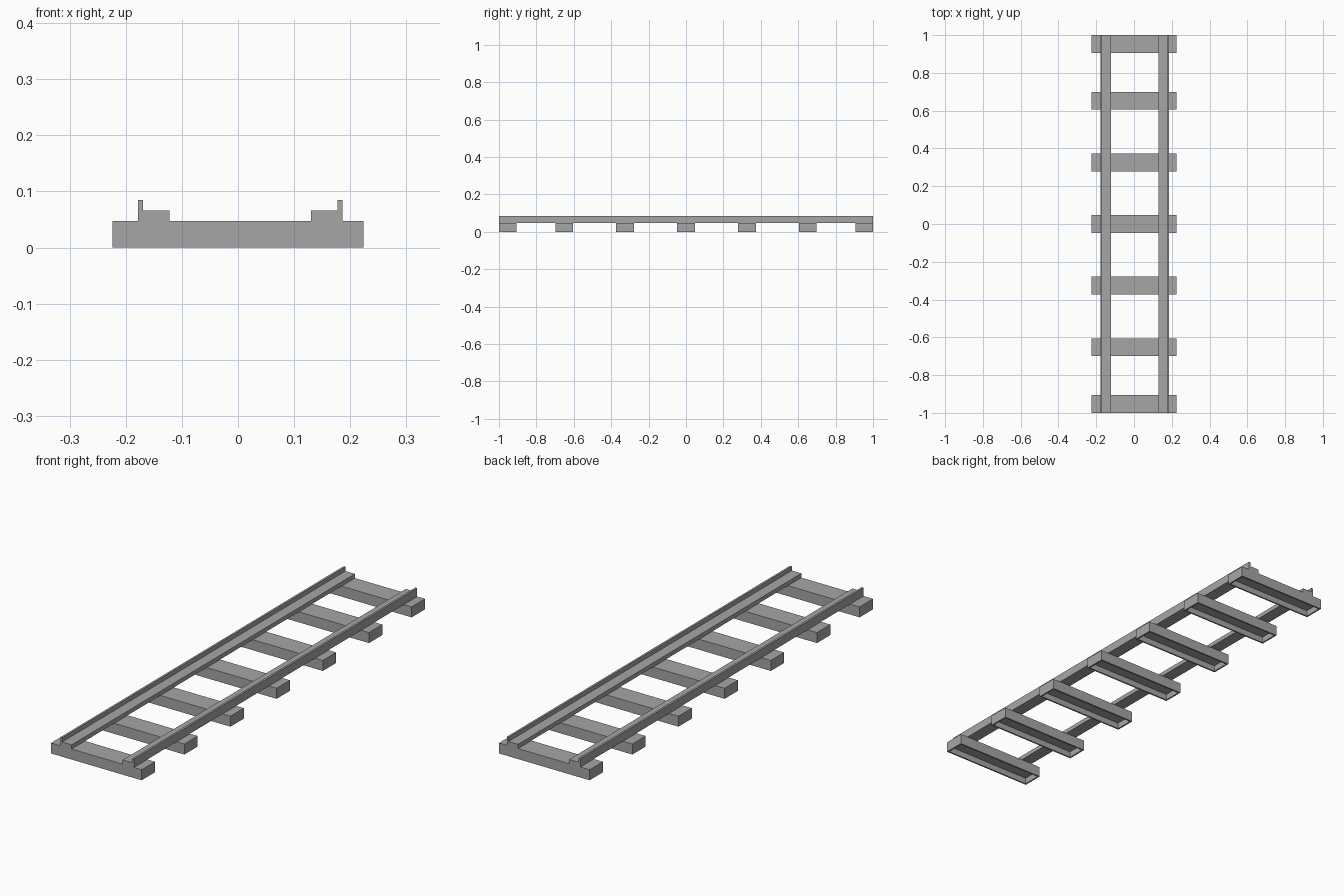
import bpy
import bmesh

cube = bpy.data.objects.get("Cube")
if cube:
    bpy.data.objects.remove(cube, do_unlink=True)

grey = bpy.data.materials.new("track_grey")
grey.use_nodes = True
colour = (0.38, 0.38, 0.38, 1)
grey.diffuse_color = colour
grey.node_tree.nodes["Principled BSDF"].inputs["Base Color"].default_value = colour

TIE_LENGTH, TIE_WIDTH, TIE_HEIGHT = 0.448, 0.094, 0.047
WALL, HOLLOW = 0.01, 0.027


def finish(name, bm):
    bmesh.ops.recalc_face_normals(bm, faces=bm.faces)
    mesh = bpy.data.meshes.new(name)
    bm.to_mesh(mesh)
    bm.free()
    mesh.materials.append(grey)
    obj = bpy.data.objects.new(name, mesh)
    bpy.context.collection.objects.link(obj)
    return obj


def make_tie(name, y):
    """Box with its underside hollowed out, leaving a thin rim."""
    bm = bmesh.new()
    bmesh.ops.create_cube(bm, size=1)
    bmesh.ops.scale(bm, vec=(TIE_LENGTH, TIE_WIDTH, TIE_HEIGHT), verts=bm.verts)
    bmesh.ops.translate(bm, vec=(0, y, TIE_HEIGHT / 2), verts=bm.verts)
    bm.normal_update()
    bottom = min(bm.faces, key=lambda f: f.calc_center_median().z)
    bmesh.ops.inset_region(bm, faces=[bottom], thickness=WALL)
    hollow = bmesh.ops.extrude_discrete_faces(bm, faces=[bottom])["faces"][0]
    bmesh.ops.translate(bm, vec=(0, 0, HOLLOW), verts=hollow.verts)
    return finish(name, bm)


def make_rail(name, outer_x, side):
    """L-shaped profile, with the raised lip on the outer edge, swept along y."""
    flange, lip = 0.056, 0.009
    base, step, top = TIE_HEIGHT, 0.066, 0.085
    profile = [(0, base), (flange, base), (flange, step),
               (lip, step), (lip, top), (0, top)]
    bm = bmesh.new()
    verts = [bm.verts.new((outer_x - side * x, -1, z)) for x, z in profile]
    face = bm.faces.new(verts)
    swept = bmesh.ops.extrude_face_region(bm, geom=[face], use_keep_orig=True)["geom"]
    bmesh.ops.translate(bm, vec=(0, 2, 0),
                        verts=[v for v in swept if isinstance(v, bmesh.types.BMVert)])
    return finish(name, bm)


# Cross ties, the outermost flush with the rail ends
for i, y in enumerate([-0.953, -0.652, -0.326, 0, 0.326, 0.652, 0.953]):
    make_tie(f"cross_tie_{i + 1}", y)

# Rails
make_rail("left_rail", 0.186, 1)
make_rail("right_rail", -0.178, -1)
